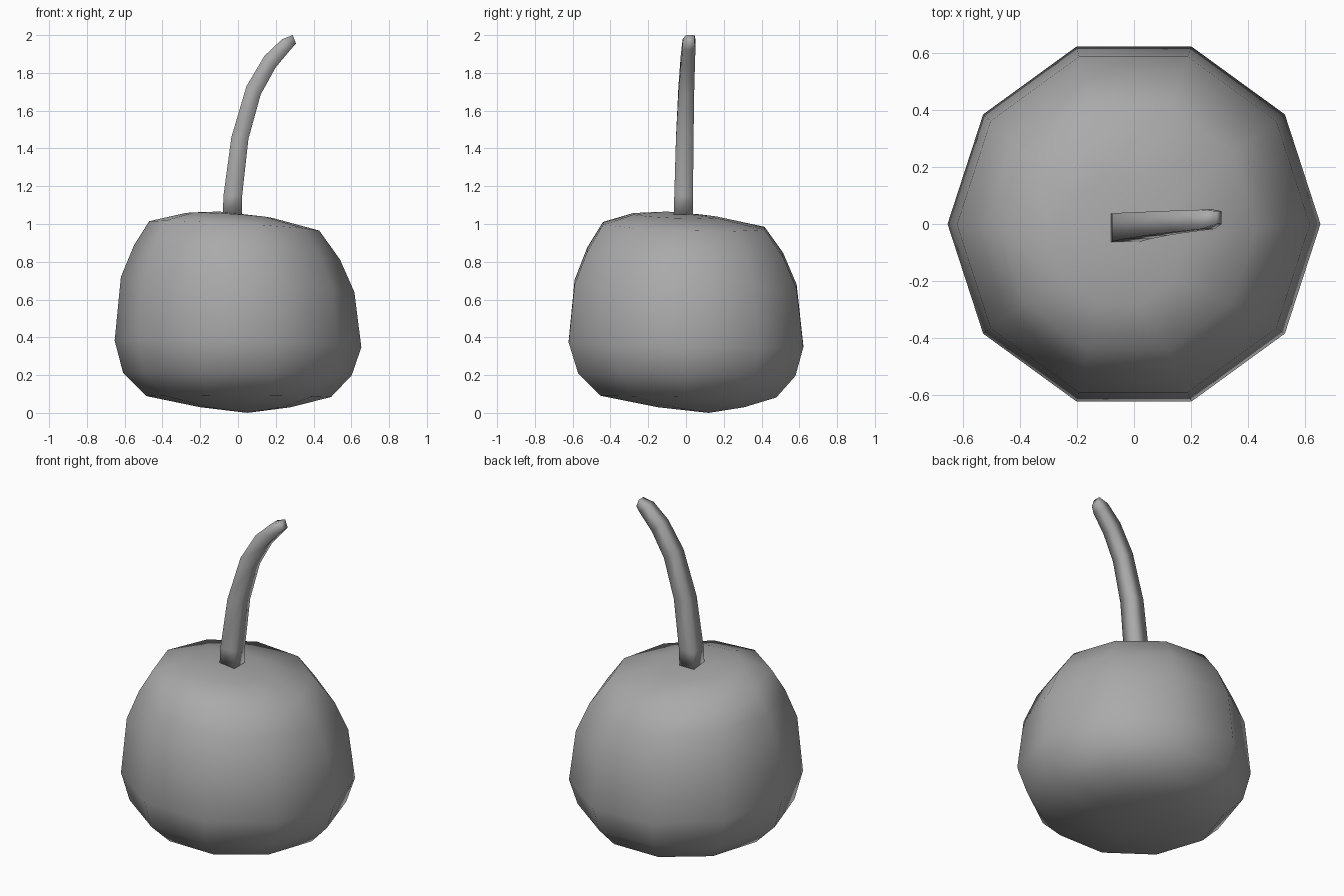
import bpy, bmesh, math

cube = bpy.data.objects.get("Cube")
if cube:
    bpy.data.objects.remove(cube)

grey = bpy.data.materials.new("mid grey")
grey.use_nodes = True
colour = (0.4, 0.4, 0.4, 1)
grey.diffuse_color = colour
grey.node_tree.nodes["Principled BSDF"].inputs["Base Color"].default_value = colour


def loft(name, rings, bottom=None, top=None):
    """Skin a stack of closed rings; close each end with a pole or a flat cap."""
    bm = bmesh.new()
    loops = [[bm.verts.new(p) for p in ring] for ring in rings]
    n = len(loops[0])
    for low, high in zip(loops, loops[1:]):
        for i in range(n):
            j = (i + 1) % n
            bm.faces.new((low[i], low[j], high[j], high[i]))
    for loop, pole in ((loops[0], bottom), (loops[-1], top)):
        if pole:
            tip = bm.verts.new(pole)
            for i in range(n):
                bm.faces.new((loop[i], loop[(i + 1) % n], tip))
        else:
            bm.faces.new(loop)
    bmesh.ops.recalc_face_normals(bm, faces=bm.faces[:])
    mesh = bpy.data.meshes.new(name)
    bm.to_mesh(mesh)
    bm.free()
    mesh.materials.append(grey)
    mesh.shade_smooth()
    obj = bpy.data.objects.new(name, mesh)
    bpy.context.collection.objects.link(obj)
    return obj


def tilted_ring(radius, z, cx, cy, slope_x, slope_y, sides=10):
    ring = []
    for i in range(sides):
        a = math.tau * i / sides
        x, y = radius * math.cos(a), radius * math.sin(a)
        ring.append((cx + x, cy + y, z + slope_x * x + slope_y * y))
    return ring


# Fruit body: ten-sided, slightly leaning rings (radius, z, centre x, y, slope x, y)
body_rings = [
    (0.24, 0.03, 0.04, 0.08, 0.0, 0.0),
    (0.49, 0.087, 0.003, 0.012, -0.005, -0.01),
    (0.605, 0.205, -0.003, 0.004, -0.01, -0.013),
    (0.653, 0.365, 0.0, 0.0, -0.027, -0.02),
    (0.618, 0.68, -0.002, -0.002, -0.065, -0.02),
    (0.545, 0.85, -0.005, -0.005, -0.07, -0.025),
    (0.45, 0.99, -0.02, -0.012, -0.055, -0.03),
    (0.23, 1.045, -0.045, -0.06, -0.06, -0.04),
]
loft("fruit_body", [tilted_ring(*r) for r in body_rings],
     bottom=(0.05, 0.12, 0.0), top=(-0.1, -0.1, 1.066))

# Stem: square sections (outer x, z, inner x, z, front y, back y)
stem_sections = [
    (-0.08, 1.05, 0.02, 1.05, -0.065, 0.036),
    (-0.077, 1.15, 0.022, 1.15, -0.062, 0.037),
    (-0.035, 1.46, 0.055, 1.45, -0.053, 0.04),
    (0.045, 1.73, 0.12, 1.685, -0.04, 0.043),
    (0.14, 1.89, 0.2, 1.83, -0.028, 0.047),
    (0.233, 1.978, 0.28, 1.925, -0.018, 0.05),
    (0.29, 2.0, 0.307, 1.955, 0.0, 0.045),
]
loft("stem", [[(xo, f, zo), (xi, f, zi), (xi, b, zi), (xo, b, zo)]
              for xo, zo, xi, zi, f, b in stem_sections])
